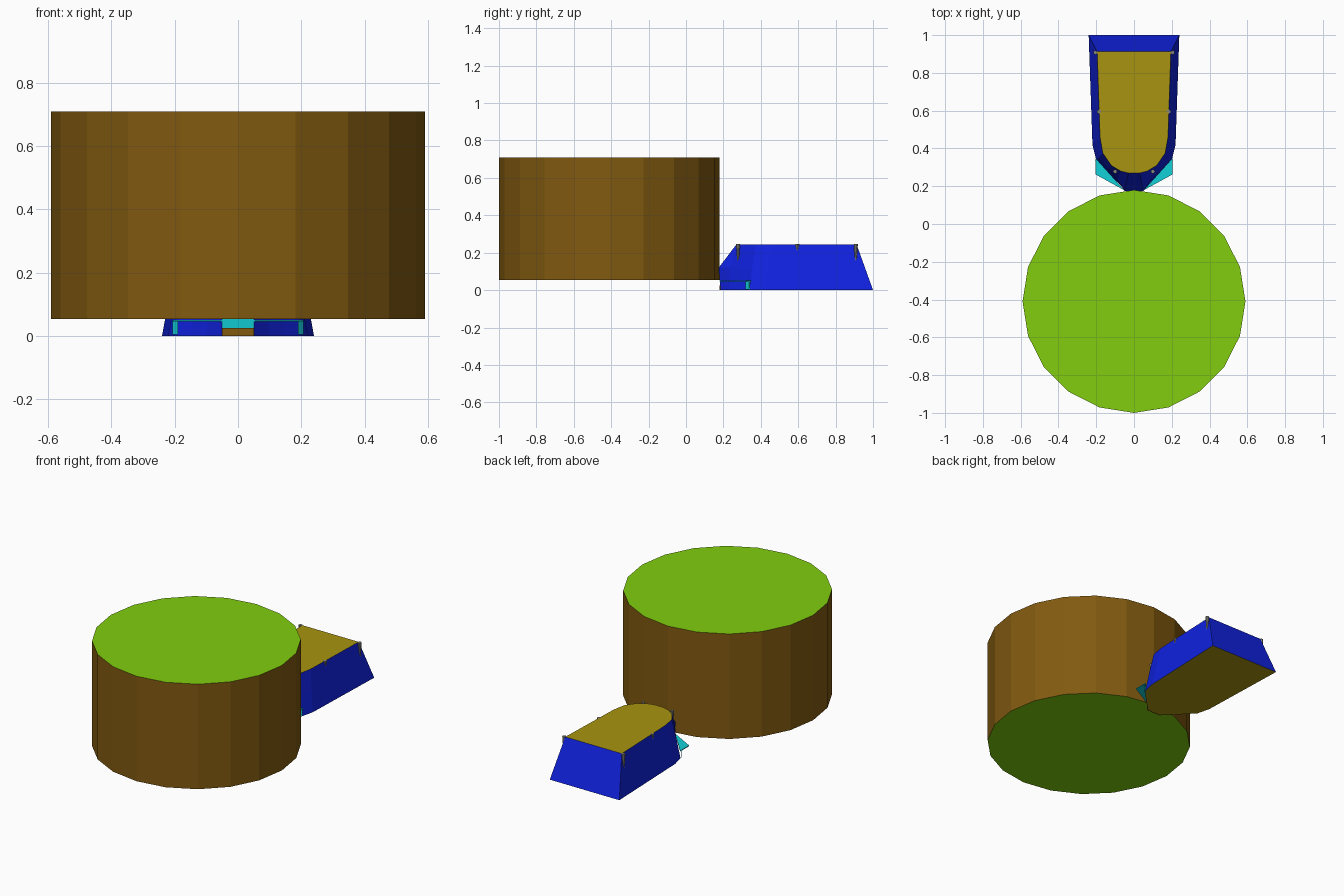
import bpy, bmesh, math

cube = bpy.data.objects.get("Cube")
if cube:
    bpy.data.objects.remove(cube, do_unlink=True)


def material(name, r, g, b):
    """Flat colour from 0-255 sRGB, stored linear."""
    col = [((c / 255 + 0.055) / 1.055) ** 2.4 if c > 10 else c / 255 / 12.92 for c in (r, g, b)] + [1]
    m = bpy.data.materials.new(name)
    m.use_nodes = True
    m.diffuse_color = col
    m.node_tree.nodes["Principled BSDF"].inputs["Base Color"].default_value = col
    return m


GREEN = material("leaf green", 129, 206, 14)
BROWN = material("earth brown", 130, 90, 16)
BLUE = material("tent blue", 16, 34, 225)
OLIVE = material("mustard", 168, 148, 16)
CYAN = material("cyan", 18, 208, 216)
GREY = material("peg grey", 135, 135, 130)


def finish(name, bm, mats):
    me = bpy.data.meshes.new(name)
    bm.to_mesh(me)
    bm.free()
    for m in mats:
        me.materials.append(m)
    ob = bpy.data.objects.new(name, me)
    bpy.context.collection.objects.link(ob)
    return ob


def prism(name, outline, z0, z1, mat):
    bm = bmesh.new()
    low = [bm.verts.new((x, y, z0)) for x, y in outline]
    high = [bm.verts.new((x, y, z1)) for x, y in outline]
    bm.faces.new(low)
    bm.faces.new(high)
    for i in range(len(low)):
        j = (i + 1) % len(low)
        bm.faces.new((low[i], low[j], high[j], high[i]))
    bmesh.ops.recalc_face_normals(bm, faces=bm.faces)
    return finish(name, bm, [mat])


# Large faceted drum of earth, green on both caps
bm = bmesh.new()
bmesh.ops.create_cone(bm, cap_ends=True, segments=20, radius1=0.59, radius2=0.59, depth=0.655)
bmesh.ops.translate(bm, verts=bm.verts, vec=(0, -0.41, 0.3815))
for f in bm.faces:
    f.material_index = 1 if abs(f.normal.z) > 0.9 else 0
finish("ground_drum", bm, [BROWN, GREEN])

# Tent shell lofted through three mirrored half outlines, back to front
floor = [(.24, 1), (.22, .42), (.20, .34), (.15, .285), (.10, .235), (.05, .185)]
waist = [(.218, .957), (.20, .44), (.183, .355), (.135, .295), (.09, .235), (.05, .175)]
roof = [(.195, .912), (.18, .46), (.165, .375), (.12, .31), (.07, .28), (.03, .27)]
bm = bmesh.new()
rings = []
for half, z in ((floor, 0), (waist, .12), (roof, .245)):
    loop = half + [(-x, y) for x, y in reversed(half)]
    rings.append([bm.verts.new((x, y, z)) for x, y in loop])
n = len(rings[0])
for k in range(2):
    for i in range(n):
        j = (i + 1) % n
        f = bm.faces.new((rings[k][i], rings[k][j], rings[k + 1][j], rings[k + 1][i]))
        # The lower front panel is the door
        f.material_index = 2 if k == 0 and i == len(floor) - 1 else 0
for ring in (rings[0], rings[2]):
    bm.faces.new(ring).material_index = 1
bmesh.ops.recalc_face_normals(bm, faces=bm.faces)
finish("tent", bm, [BLUE, OLIVE, CYAN])

# Doorstep below the door
prism("door_sill", [(-.05, .178), (.05, .178), (.05, .186), (-.05, .186)], 0, .025, BROWN)

# Flaps beside the door, and their upright edge strips
for side, s in (("left", 1), ("right", -1)):
    prism(side + "_flap", [(s * .205, .35), (s * .205, .263), (s * .05, .178)], .046, .051, CYAN)
    prism(side + "_strip", [(s * .19, .318), (s * .207, .338), (s * .207, .342), (s * .19, .322)],
          .004, .05, CYAN)

    # Tapered pegs along the roof edge
    for label, x, y, bottom in (("front", .10, .278, .13), ("middle", .185, .595, .20), ("back", .205, .908, .125)):
        bm = bmesh.new()
        bmesh.ops.create_cone(bm, cap_ends=True, segments=8, radius1=.003, radius2=.011, depth=.246 - bottom)
        bmesh.ops.translate(bm, verts=bm.verts, vec=(s * x, y, (.246 + bottom) / 2))
        finish(f"{side}_{label}_peg", bm, [GREY])
